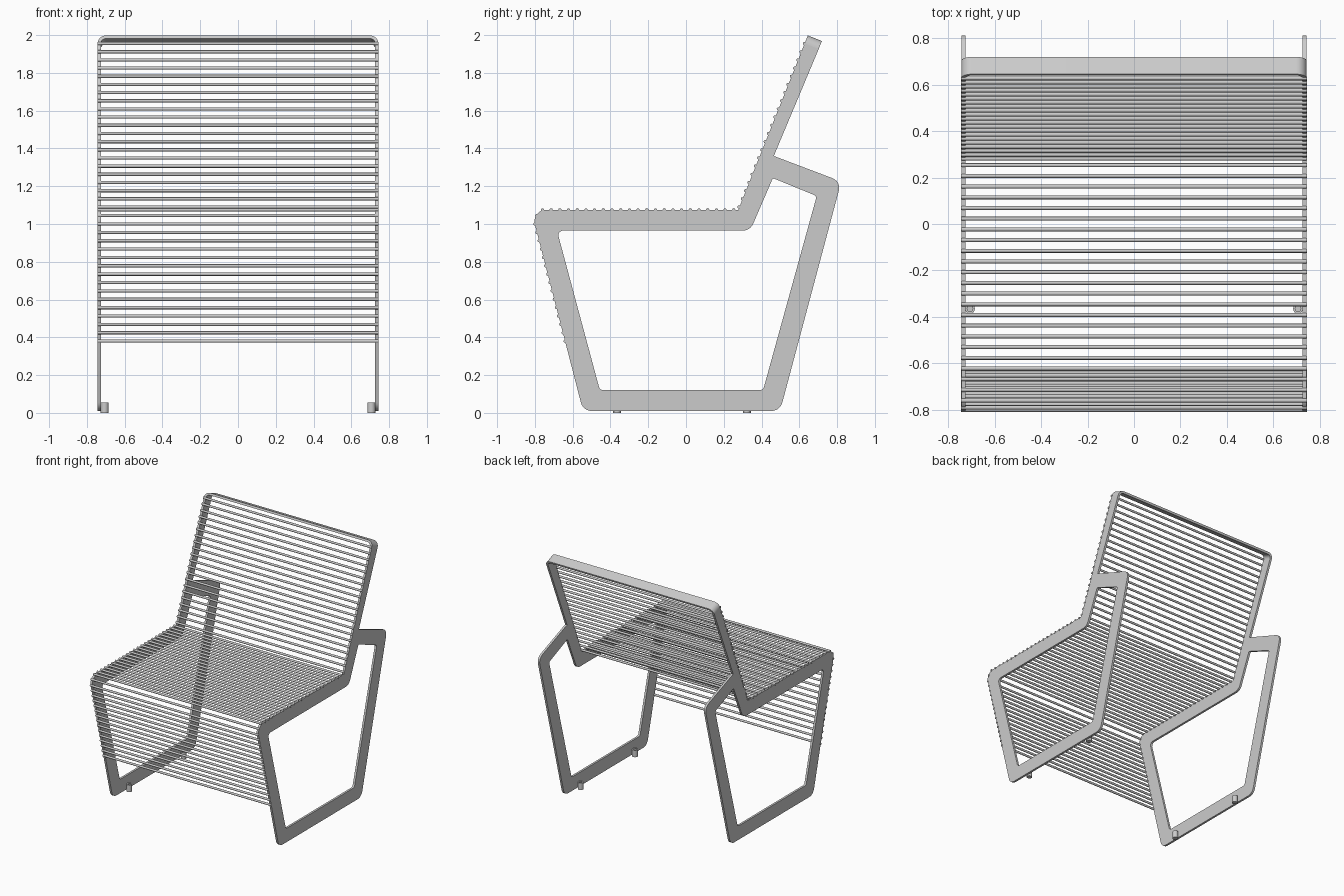
import bpy, bmesh, math
from mathutils import Vector

if "Cube" in bpy.data.objects:
    bpy.data.objects.remove(bpy.data.objects["Cube"])

HALF, THICK = 0.743, 0.017              # outer half width, sheet thickness
DIR = Vector((0, 0.37, 0.929)).normalized()   # up along the backrest
NRM = Vector((0, DIR.z, -DIR.y))              # front to rear of the backrest
DEPTH, BEND = 0.08, 0.045
TOP = Vector((0, 0.645, 1.998))               # front upper edge of the back
BASE = TOP - DIR * BEND                       # where the sheet starts to bend


def fillet(corners, steps=6):
    """Round each (a, b, radius) corner of a closed polygon."""
    out = []
    for i, (a, b, r) in enumerate(corners):
        p = Vector((a, b))
        if r == 0:
            out.append(p)
            continue
        u = (Vector(corners[i - 1][:2]) - p).normalized()
        v = (Vector(corners[(i + 1) % len(corners)][:2]) - p).normalized()
        half = u.angle(v) / 2
        c = p + (u + v).normalized() * (r / math.sin(half))
        s, e = p + u * (r / math.tan(half)) - c, p + v * (r / math.tan(half)) - c
        ang = math.pi - 2 * half
        for k in range(steps + 1):
            t = k / steps
            out.append(c + (s * math.sin((1 - t) * ang) + e * math.sin(t * ang)) / math.sin(ang))
    return out


def finish(ob):
    bpy.ops.object.select_all(action='DESELECT')
    ob.select_set(True)
    bpy.context.view_layer.objects.active = ob
    if ob.type == 'CURVE':
        bpy.ops.object.convert(target='MESH')
        ob = bpy.context.object
    bpy.ops.object.shade_smooth_by_angle(angle=math.radians(35))
    return ob


def from_bmesh(name, bm):
    bmesh.ops.recalc_face_normals(bm, faces=bm.faces)
    me = bpy.data.meshes.new(name)
    bm.to_mesh(me)
    bm.free()
    ob = bpy.data.objects.new(name, me)
    bpy.context.collection.objects.link(ob)
    return finish(ob)


# Side frames: flat plate with one large opening
rear = BASE + NRM * DEPTH
outer = [(-0.545, 0.01, 0.06), (0.498, 0.01, 0.06), (0.822, 1.225, 0.055),
         (0.465, 1.36, 0), (rear.y, rear.z, 0), (BASE.y, BASE.z, 0),
         (0.277, 1.075, 0), (-0.82, 1.075, 0.06)]
inner = [(-0.456, 0.12, 0.025), (0.408, 0.12, 0.025), (0.692, 1.148, 0.015),
         (0.46, 1.243, 0.01), (0.34, 0.965, 0.06), (-0.683, 0.965, 0.025)]
for side, name in ((-1, "left_frame"), (1, "right_frame")):
    cu = bpy.data.curves.new(name, 'CURVE')
    cu.dimensions, cu.fill_mode, cu.extrude = '2D', 'BOTH', THICK / 2
    for loop in (outer, inner):
        pts = fillet(loop)
        sp = cu.splines.new('POLY')
        sp.points.add(len(pts) - 1)
        for q, p in zip(sp.points, pts):
            q.co = (p.x, p.y, 0, 1)
        sp.use_cyclic_u = True
    ob = bpy.data.objects.new(name, cu)
    ob.rotation_euler = (math.pi / 2, 0, math.pi / 2)
    ob.location.x = side * (HALF - THICK / 2)
    bpy.context.collection.objects.link(ob)
    finish(ob)

# Top rail: the sheet bends over from one side frame to the other
bm = bmesh.new()
rings = []
for side, a0 in ((1, 0), (-1, 90)):
    for k in range(9):
        a = math.radians(a0 + k * 90 / 8)
        ring = []
        for r, d in ((BEND, 0), (BEND, DEPTH), (BEND - THICK, DEPTH), (BEND - THICK, 0)):
            x = side * (HALF - BEND) + r * math.cos(a)
            ring.append(bm.verts.new(Vector((x, 0, 0)) + BASE + DIR * (r * math.sin(a)) + NRM * d))
        rings.append(ring)
for r0, r1 in zip(rings, rings[1:]):
    for j in range(4):
        bm.faces.new((r0[j], r0[(j + 1) % 4], r1[(j + 1) % 4], r1[j]))
bm.faces.new(rings[0])
bm.faces.new(rings[-1])
from_bmesh("top_rail", bm)

# Slats: round rods evenly spaced along front, seat and back
runs = [((-0.64, 0.38), (-0.80, 1.0), 14), ((-0.79, 1.045), (-0.79, 1.045), 0),
        ((-0.76, 1.075), (0.253, 1.075), 22), ((0.281, 1.09), (0.627, 1.955), 20)]
ROD = 0.0085
bm = bmesh.new()
for start, end, count in runs:
    for i in range(count + 1):
        c = Vector(start).lerp(Vector(end), i / max(count, 1))
        loops = []
        for x in (-HALF - 0.002, HALF + 0.002):
            loops.append([bm.verts.new((x, c.x + ROD * math.cos(k * math.pi / 6),
                                        c.y + ROD * math.sin(k * math.pi / 6))) for k in range(12)])
            bm.faces.new(loops[-1])
        for k in range(12):
            n = (k + 1) % 12
            bm.faces.new((loops[0][k], loops[0][n], loops[1][n], loops[1][k]))
from_bmesh("slats", bm)

# Feet: short hollow pegs on the inner faces of the bottom rails
for sx, side in ((-1, "left"), (1, "right")):
    for y, end in ((-0.365, "front"), (0.322, "rear")):
        bm = bmesh.new()
        rows = [[bm.verts.new((sx * 0.706 + r * math.cos(k * math.pi / 10),
                               y + r * math.sin(k * math.pi / 10), z)) for k in range(20)]
                for r, z in ((0.021, 0), (0.021, 0.055), (0.012, 0.055), (0.012, 0.01))]
        for a, b in zip(rows, rows[1:]):
            for k in range(20):
                n = (k + 1) % 20
                bm.faces.new((a[k], a[n], b[n], b[k]))
        bm.faces.new(rows[0])
        bm.faces.new(rows[-1])
        from_bmesh(f"{side}_{end}_foot", bm)
